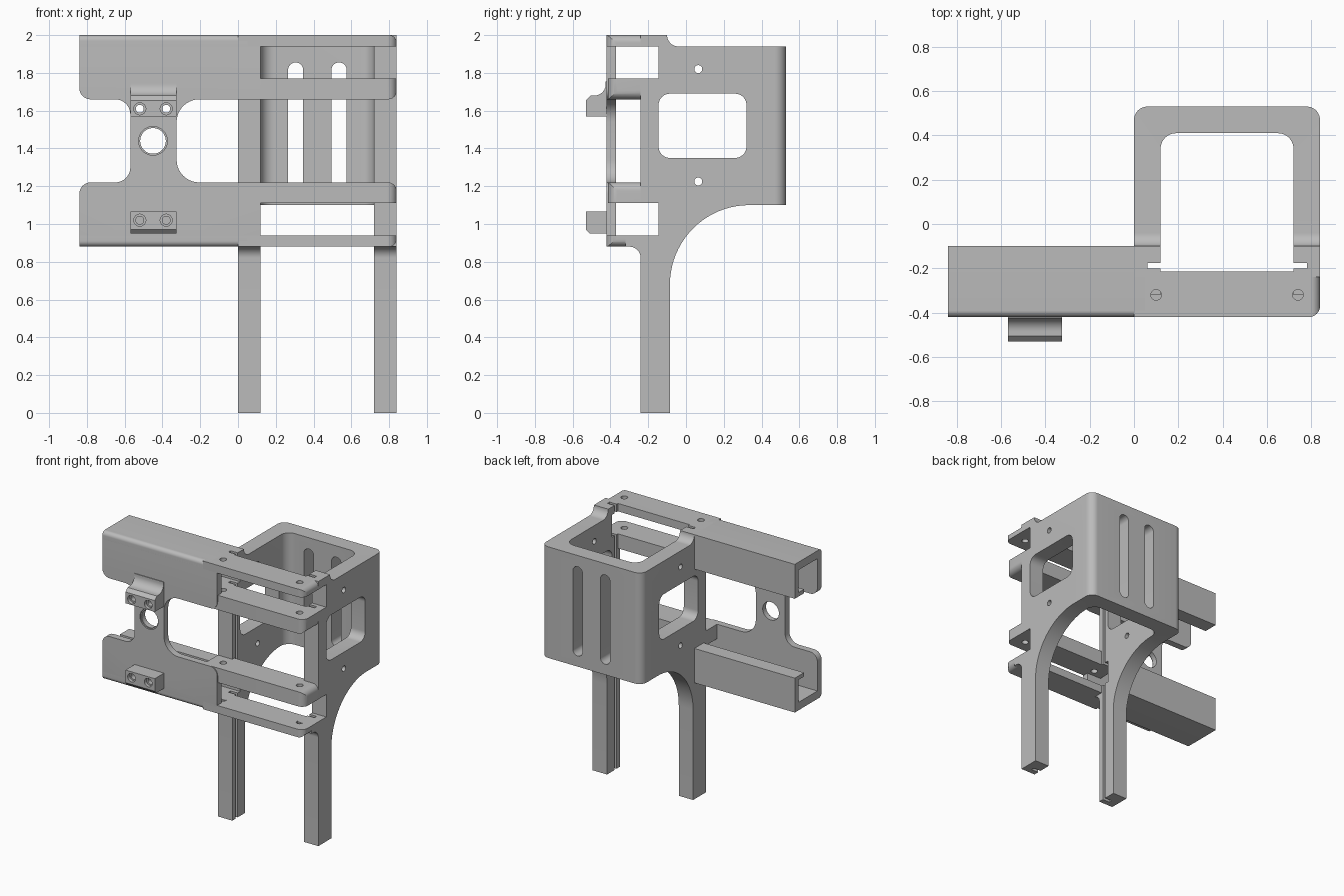
import bpy, bmesh, math
from mathutils import Vector

cube = bpy.data.objects.get("Cube")
if cube:
    bpy.data.objects.remove(cube, do_unlink=True)

grey = bpy.data.materials.new("plain grey")
grey.use_nodes = True
colour = (0.5, 0.5, 0.5, 1)
grey.diffuse_color = colour
grey.node_tree.nodes["Principled BSDF"].inputs["Base Color"].default_value = colour

MID = 1.44      # height the upper and lower rails mirror about
W = 0.84        # half width


def rounded(points, steps=10):
    """Outline with an optional fillet radius as third value of each corner."""
    out = []
    for i, p in enumerate(points):
        c = Vector(p[:2])
        if len(p) < 3:
            out.append(c)
            continue
        a = (Vector(points[i - 1][:2]) - c).normalized()
        b = (Vector(points[(i + 1) % len(points)][:2]) - c).normalized()
        half = a.angle(b) / 2
        centre = c + (a + b).normalized() * p[2] / math.sin(half)
        start = c + a * p[2] / math.tan(half) - centre
        end = c + b * p[2] / math.tan(half) - centre
        turn = math.pi - 2 * half
        for k in range(steps + 1):
            t = k / steps
            out.append(centre + (start * math.sin((1 - t) * turn)
                                 + end * math.sin(t * turn)) / math.sin(turn))
    return out


def prism(name, axis, points, lo, hi, steps=10):
    place = {"x": lambda u, v, w: (w, u, v),
             "y": lambda u, v, w: (u, w, v),
             "z": lambda u, v, w: (u, v, w)}[axis]
    bm = bmesh.new()
    ring = rounded(points, steps)
    base = bm.faces.new([bm.verts.new(place(p.x, p.y, lo)) for p in ring])
    top = bmesh.ops.extrude_face_region(bm, geom=[base])["geom"]
    bmesh.ops.translate(bm, vec=Vector(place(0, 0, hi - lo)),
                        verts=[g for g in top if isinstance(g, bmesh.types.BMVert)])
    bmesh.ops.recalc_face_normals(bm, faces=bm.faces)
    mesh = bpy.data.meshes.new(name)
    bm.to_mesh(mesh)
    bm.free()
    mesh.materials.append(grey)
    obj = bpy.data.objects.new(name, mesh)
    bpy.context.scene.collection.objects.link(obj)
    return obj


def rect(u0, u1, v0, v1, *r):
    return [(u0, v0, *r), (u1, v0, *r), (u1, v1, *r), (u0, v1, *r)]


def disc(u, v, r):
    return [(u + r * math.cos(k * math.tau / 32), v + r * math.sin(k * math.tau / 32))
            for k in range(32)]


def flip(points):
    return [(p[0], 2 * MID - p[1], *p[2:]) for p in points]


def carve(obj, cutters, op="DIFFERENCE"):
    for c in cutters:
        m = obj.modifiers.new("carve", "BOOLEAN")
        m.object, m.operation, m.solver = c, op, "EXACT"
    bpy.context.view_layer.update()
    graph = bpy.context.evaluated_depsgraph_get()
    mesh = bpy.data.meshes.new_from_object(obj.evaluated_get(graph))
    obj.modifiers.clear()
    obj.data = mesh


def cutter(*args):
    c = prism("helper", *args)
    c.hide_render = True
    helpers.append(c)
    return c


helpers, parts = [], []

# Box with two legs: side outline trimmed by the rounded plan
frame = prism("box_and_legs", "x", [
    (-.24, 0), (-.085, 0), (-.085, 1.10, .42), (.6, 1.10), (.6, 1.94),
    (-.10, 1.94, .06), (-.10, 2), (-.24, 2), (-.24, .94), (-.32, .94),
    (-.32, .88), (-.24, .88, .06)], -.1, 1, 20)
carve(frame, [cutter("z", [(0, -1), (W, -1), (W, .53, .06), (0, .53, .06)], -1, 3)],
      "INTERSECT")
holes = [cutter("z", [(.12, -1), (.72, -1), (.72, .41, .07), (.12, .41, .07)], -1, 3),
         cutter("z", rect(.06, .78, -.2, -.175), -1, 3),
         cutter("x", rect(-.145, .32, 1.35, 1.69, .06), -1, 1)]
for z in (1.82, 1.225):
    holes.append(cutter("x", disc(.065, z, .021), -1, 1))
for x in (.305, .535):
    holes.append(cutter("y", rect(x - .04, x + .04, 1.18, 1.855, .0395), .3, .7))
opening = rect(-.6, -.145, 1.77, 1.94)
holes += [cutter("x", opening, -1, 1), cutter("x", flip(opening), -1, 1)]
carve(frame, holes)
parts.append(frame)

# Shared cutters for rounded fronts and screw holes
body = cutter("x", [(-.42, .88, .045), (.3, .88), (.3, 2), (-.42, 2, .03)], -1, 1)
pins = [cutter("z", disc(x, -.32, .024), .91, 2.1) for x in (.10, .74)]
bolts = []
for x in (-.52, -.38):
    for z in (1.61, 1.02):
        bolts += [cutter("y", disc(x, z, .032), -.6, -.505),
                  cutter("y", disc(x, z, .021), -.6, -.3)]

# Upper and lower rails with their plates and bars
for label, side in (("upper", lambda p: p), ("lower", flip)):
    rail = prism(label + "_rail", "x", side([
        (-.42, 2, .03), (-.10, 2), (-.10, 1.74), (-.21, 1.74), (-.21, 1.77),
        (-.145, 1.77), (-.145, 1.94), (-.42, 1.94)]), -W, .05)
    plate = prism(label + "_plate", "y", side([
        (0, 1.94), (W, 1.94), (W, 2, .04), (0, 2)]), -.5, -.215)
    bar = prism(label + "_bar", "y", side([
        (0, 1.66), (W, 1.66, .045), (W, 1.77), (0, 1.77)]), -.5, -.215)
    for obj, front in ((plate, -.42), (bar, -.413)):
        carve(obj, [cutter("z", [(-1, front), (W, front, .05), (W, .3), (-1, .3)],
                           -1, 3)], "INTERSECT")
        carve(obj, pins)
    parts += [rail, plate, bar]

# Front plate joining both rails
front = prism("front_plate", "y", [
    (-W, 2.1), (.12, 2.1), (.12, 1.66, .06), (-.325, 1.66, .12), (-.325, 1.22, .12),
    (.12, 1.22, .06), (.12, .8), (-W, .8), (-W, 1.22, .06), (-.57, 1.22, .08),
    (-.57, 1.66, .08), (-W, 1.66, .06)], -.5, -.37)
carve(front, [body], "INTERSECT")
carve(front, bolts + [cutter("y", disc(-.45, MID, .068), -1, 0),
                      cutter("y", disc(-.45, MID, .076), -1, -.41)])
parts.append(front)

# Clamp blocks on the front plate
clamps = {"upper_clamp": [(-.40, 1.57), (-.53, 1.57), (-.53, 1.655), (-.505, 1.68),
                          (-.425, 1.68, .06), (-.425, 1.755), (-.40, 1.755)],
          "lower_clamp": [(-.40, .95), (-.51, .95), (-.53, .97), (-.53, 1.065),
                          (-.40, 1.065)]}
for name, outline in clamps.items():
    clamp = prism(name, "x", outline, -.57, -.325)
    carve(clamp, bolts)
    parts.append(clamp)

for c in helpers:
    bpy.data.objects.remove(c, do_unlink=True)

# Smooth the fillets, keep edges sharp
bpy.ops.object.select_all(action="DESELECT")
for obj in parts:
    obj.select_set(True)
bpy.context.view_layer.objects.active = frame
bpy.ops.object.shade_smooth_by_angle(angle=math.radians(30))
